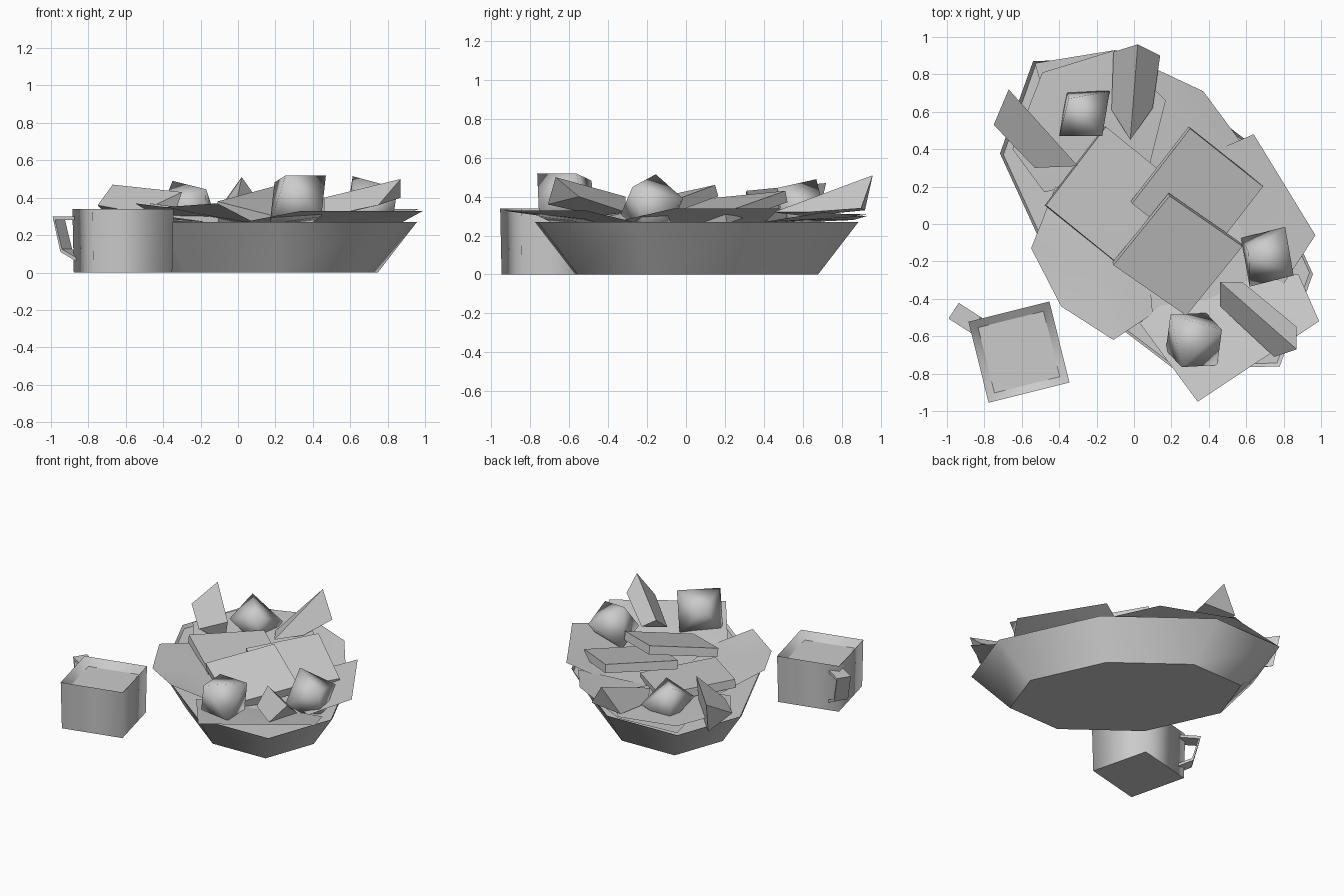
import bpy, bmesh
from math import cos, sin, pi, radians
from mathutils import Vector, Matrix

cube = bpy.data.objects.get("Cube")
if cube:
    bpy.data.objects.remove(cube)

grey = bpy.data.materials.new("plain_grey")
grey.use_nodes = True
tone = (0.6, 0.6, 0.6, 1)
grey.diffuse_color = tone
grey.node_tree.nodes["Principled BSDF"].inputs["Base Color"].default_value = tone


def build(name, points, faces, smooth=False, closed=True):
    """Make one mesh part, with outward normals when it is a closed solid."""
    mesh = bpy.data.meshes.new(name)
    mesh.from_pydata([tuple(p) for p in points], [], faces)
    if closed:
        bm = bmesh.new()
        bm.from_mesh(mesh)
        bmesh.ops.recalc_face_normals(bm, faces=bm.faces)
        bm.to_mesh(mesh)
        bm.free()
    mesh.materials.append(grey)
    mesh.polygons.foreach_set("use_smooth", [smooth] * len(mesh.polygons))
    obj = bpy.data.objects.new(name, mesh)
    bpy.context.collection.objects.link(obj)
    return obj


def band(name, lower, upper, flip=False):
    """Smooth wall joining two rings of points."""
    n = len(lower)
    faces = [(i, (i + 1) % n, n + (i + 1) % n, n + i) for i in range(n)]
    if flip:
        faces = [f[::-1] for f in faces]
    return build(name, lower + upper, faces, smooth=True, closed=False)


def cap(name, ring, down=False):
    """Flat face filling a ring."""
    order = list(range(len(ring)))
    return build(name, ring, [order[::-1] if down else order], closed=False)


def leaf(name, ring):
    """Gently bent sheet fanned around its middle."""
    ring = [Vector(p) for p in ring]
    n = len(ring)
    middle = sum(ring, Vector()) / n
    faces = [(i, (i + 1) % n, n) for i in range(n)]
    return build(name, ring + [middle], faces, smooth=True, closed=False)


def prism(name, near, far):
    """Flat-faced solid joining two matching end polygons."""
    n = len(near)
    faces = [(i, (i + 1) % n, n + (i + 1) % n, n + i) for i in range(n)]
    faces += [tuple(range(n)), tuple(range(n, 2 * n))]
    return build(name, near + far, faces)


# Bowl: a stretched, flared octagon
centre = Vector((0.12, 0.055, 0))
long_arm, short_arm = Vector((0.485, -0.6, 0)), Vector((-0.385, -0.265, 0))


def octagon(scale, z):
    """Ring of the bowl, counter-clockwise from above."""
    angles = [-i * pi / 4 for i in range(8)]
    return [centre + Vector((0, 0, z)) + scale * (long_arm * cos(a) + short_arm * sin(a)) for a in angles]


base, rim = octagon(1.02, 0), octagon(1.36, .27)
band("bowl_wall", base, rim)
cap("bowl_base", base, down=True)
cap("bowl_filling", octagon(1.33, .25))

# Salad leaves lifting towards their outer edges
leaf("leaf_left", [(-.55, -.13, .37), (-.39, -.44, .35), (-.11, -.62, .37),
                   (.1, -.48, .26), (.05, .1, .25), (-.42, .2, .29)])
leaf("leaf_right", [(.8, -.32, .28), (.97, -.06, .34), (.64, .48, .34),
                    (.5, .42, .28), (.3, .3, .21), (.45, -.1, .21)])
leaf("leaf_front", [(.03, -.53, .27), (.34, -.95, .33), (.99, -.52, .33),
                    (.88, -.27, .27), (.3, -.3, .22)])
leaf("leaf_back", [(.6, .4, .27), (.37, .71, .32), (-.1, .93, .3),
                   (-.53, .86, .28), (-.4, .4, .26), (.1, .3, .25)])
leaf("leaf_inner", [(-.1, .93, .31), (-.49, .81, .3), (-.65, .4, .3),
                    (-.48, .17, .28), (.08, .3, .26), (.17, .66, .31)])


# Toasted slices: tilted square slabs given by three top corners
def slice_slab(name, corner, left, right, thick=0.06):
    corner, left, right = Vector(corner), Vector(left), Vector(right)
    top = [corner, left, left + right - corner, right]
    normal = (left - corner).cross(right - corner).normalized()
    return prism(name, top, [p - normal * thick for p in top])


slice_slab("slice_left", (-.15, .52, .33), (-.47, .1, .37), (.22, .22, .28))
slice_slab("slice_right", (.3, .51, .43), (-.01, .11, .39), (.69, .2, .32))
slice_slab("slice_front", (.19, .15, .46), (-.11, -.22, .38), (.58, -.12, .36))


# Rounded chunks: smooth eight-sided solids given by three half axes
def chunk(name, place, *axes):
    place = Vector(place)
    a, b, c = (Vector(axis) for axis in axes)
    ends = [place + v for v in (a, b, -a, -b, c, -c)]
    faces = [(i, (i + 1) % 4, pole) for i in range(4) for pole in (4, 5)]
    return build(name, ends, faces, smooth=True)


chunk("chunk_back", (-.265, .59, .345), (.095, -.12, .1), (.135, .12, -.02), (-.085, .08, .145))
chunk("chunk_right", (.713, -.175, .35), (.095, .16, .04), (.14, -.1, .1), (-.1, .02, .165))
chunk("chunk_front", (.32, -.62, .39), (-.125, .135, .092), (.065, .145, -.13), (.15, .055, .13))

# Wedges resting on the leaves
prism("wedge_left",
      [(-.75, .53, .36), (-.67, .72, .47), (-.65, .67, .25)],
      [(-.53, .3, .32), (-.3, .31, .43), (-.36, .36, .25)])
prism("wedge_back",
      [(.02, .96, .51), (-.11, .92, .33), (.14, .9, .34)],
      [(-.02, .45, .32), (-.12, .61, .3), (.1, .62, .32)])
prism("wedge_front",
      [(.87, -.55, .4), (.87, -.67, .5), (.75, -.71, .36)],
      [(.58, -.31, .32), (.46, -.31, .4), (.46, -.44, .3)])

# Mug: square and smooth-sided, its inside sloping down to the drink
mug_centre = Vector((-.615, -.685, 0))


def square(half, z):
    spin = Matrix.Rotation(radians(14), 3, "Z")
    corners = ((-1, -1), (1, -1), (1, 1), (-1, 1))
    return [mug_centre + spin @ Vector((x * half, y * half, z)) for x, y in corners]


foot, lip, drink = square(.217, 0), square(.223, .34), square(.18, .29)
band("mug_wall", foot, lip)
cap("mug_base", foot, down=True)
band("mug_inside", drink, lip, flip=True)
cap("mug_drink", drink)

# Handle: a thin angular strap standing out from the mug
out, across = Vector((-.84, .54, 0)), Vector((.54, .84, 0))
root = Vector((-.83, -.55, 0))
outer = ((.02, .3), (.16, .3), (.11, .11), (.01, .06))
inner = ((.02, .28), (.145, .28), (.1, .125), (.01, .08))


def loop(profile, side):
    return [root + out * d + across * side + Vector((0, 0, z)) for d, z in profile]


rings = [loop(profile, side) for side in (-.05, .05) for profile in (outer, inner)]
handle_points = [p for ring in rings for p in ring]
strap = [(a + i, a + i + 1, b + i + 1, b + i)
         for i in range(3) for a, b in ((0, 4), (4, 12), (12, 8), (8, 0))]
build("mug_handle", handle_points, strap)
